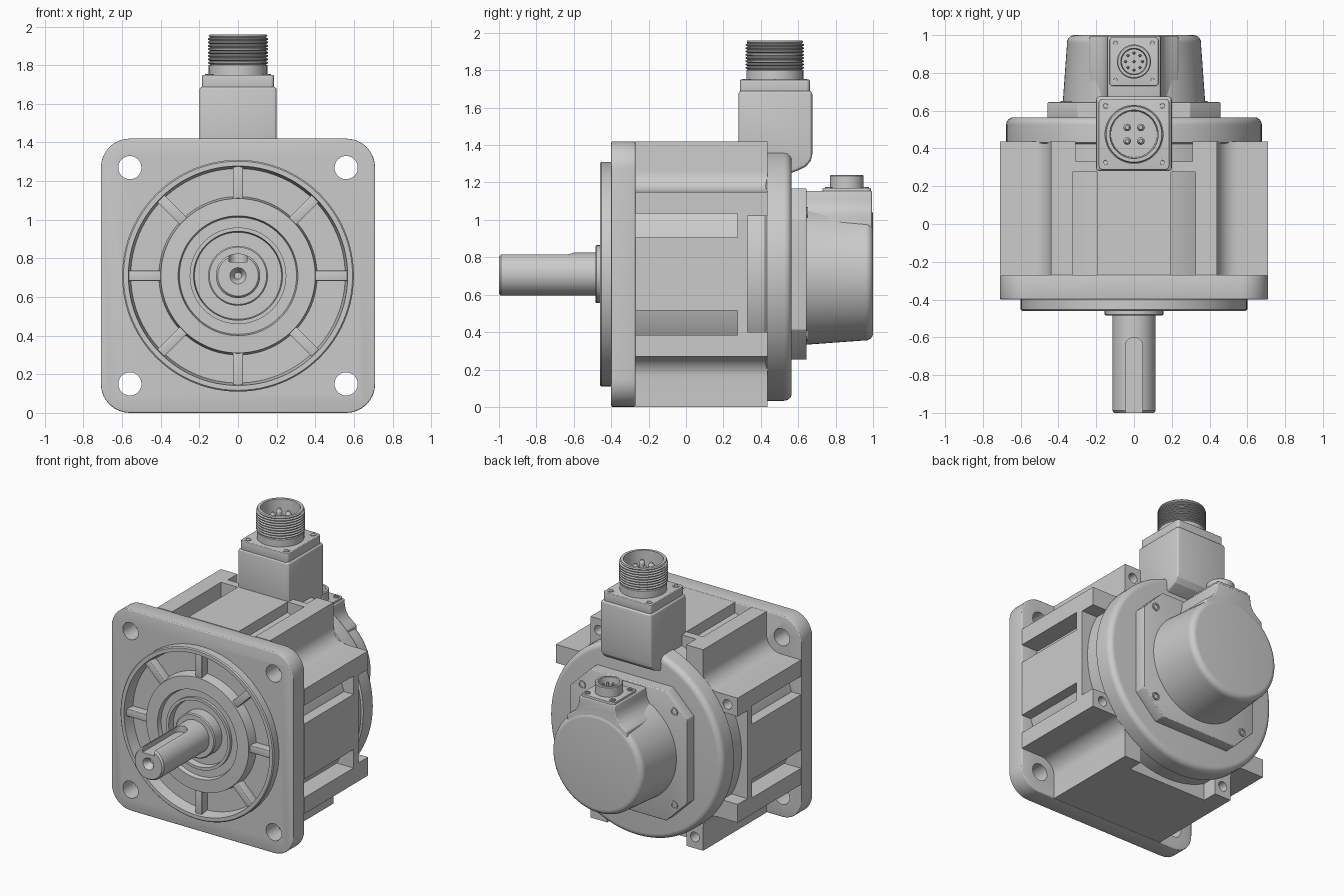
import bpy, bmesh
from math import sin, cos, pi, radians

if "Cube" in bpy.data.objects:
    bpy.data.objects.remove(bpy.data.objects["Cube"])

CZ = 0.71  # height of the motor axis
AXES = {'x': lambda a, b, t: (t, a, b),
        'y': lambda a, b, t: (a, t, b + CZ),   # along the motor axis
        'z': lambda a, b, t: (a, b, t)}


def finish(name, bm, bevel=0.0, cutters=()):
    bmesh.ops.remove_doubles(bm, verts=bm.verts, dist=1e-5)
    bmesh.ops.recalc_face_normals(bm, faces=bm.faces)
    me = bpy.data.meshes.new(name)
    bm.to_mesh(me)
    bm.free()
    ob = bpy.data.objects.new(name, me)
    bpy.context.collection.objects.link(ob)
    if bevel:
        m = ob.modifiers.new("bevel", 'BEVEL')
        m.width, m.segments, m.angle_limit = bevel, 3, radians(40)
    for c in cutters:
        m = ob.modifiers.new("cut", 'BOOLEAN')
        m.operation, m.object, m.solver = 'DIFFERENCE', c, 'EXACT'
    if ob.modifiers:
        dg = bpy.context.evaluated_depsgraph_get()
        ob.data = bpy.data.meshes.new_from_object(ob.evaluated_get(dg))
        ob.modifiers.clear()
    for c in cutters:
        bpy.data.objects.remove(c)
    bpy.ops.object.select_all(action='DESELECT')
    bpy.context.view_layer.objects.active = ob
    ob.select_set(True)
    bpy.ops.object.shade_smooth_by_angle(angle=radians(20))
    return ob


def prism(name, pts, t0, t1, axis, bevel=0.0, cutters=()):
    bm = bmesh.new()
    lo, hi = ([bm.verts.new(AXES[axis](a, b, t)) for a, b in pts] for t in (t0, t1))
    bm.faces.new(lo)
    bm.faces.new(hi)
    for i in range(len(pts)):
        j = (i + 1) % len(pts)
        bm.faces.new((lo[i], lo[j], hi[j], hi[i]))
    return finish(name, bm, bevel, cutters)


def lathe(name, prof, axis, c=(0, 0), n=96, cutters=()):
    """Revolve (radius, distance) points; open ends are closed on the axis."""
    prof = [(0, prof[0][1])] + prof + [(0, prof[-1][1])]
    bm = bmesh.new()
    rings = []
    for r, t in prof:
        if r == 0:
            rings.append([bm.verts.new(AXES[axis](c[0], c[1], t))] * n)
        else:
            rings.append([bm.verts.new(AXES[axis](c[0] + r * cos(2 * pi * i / n), c[1] + r * sin(2 * pi * i / n), t))
                          for i in range(n)])
    for p, q in zip(rings, rings[1:]):
        if p[0] is p[1] and q[0] is q[1]:
            continue
        for i in range(n):
            j = (i + 1) % n
            bm.faces.new(list(dict.fromkeys((p[i], p[j], q[j], q[i]))))
    return finish(name, bm, 0, cutters)


def cyl(name, r, t0, t1, axis, c=(0, 0), n=32):
    return lathe(name, [(r, t0), (r, t1)], axis, c, n)


def rrect(hw, hh, r, c=(0, 0), n=8):
    pts = []
    for k, (sx, sy) in enumerate(((1, 1), (-1, 1), (-1, -1), (1, -1))):
        for i in range(n + 1):
            a = (k + i / n) * pi / 2
            pts.append((c[0] + sx * (hw - r) + r * cos(a), c[1] + sy * (hh - r) + r * sin(a)))
    return pts


def rot(pts, a):
    return [(x * cos(a) - y * sin(a), x * sin(a) + y * cos(a)) for x, y in pts]


def rect(a0, a1, b0, b1):
    return [(a0, b0), (a1, b0), (a1, b1), (a0, b1)]


CORNERS = [(sx, sy) for sx in (-1, 1) for sy in (-1, 1)]

# Front flange with mounting holes and a bore for the recessed front face
holes = [cyl("cut", 0.06, -0.5, -0.2, 'y', (0.56 * sx, 0.56 * sz)) for sx, sz in CORNERS]
holes.append(cyl("cut", 0.59, -0.5, -0.34, 'y', n=96))
prism("front_flange", rrect(0.71, 0.71, 0.15), -0.40, -0.27, 'y', 0.009, holes)

# Pilot ring, recess, hub and bearing seat
lathe("front_pilot", [(0.59, -0.33), (0.59, -0.40), (0.60, -0.40), (0.60, -0.453), (0.593, -0.46),
                      (0.568, -0.46), (0.555, -0.38), (0.41, -0.38), (0.40, -0.452), (0.31, -0.455),
                      (0.303, -0.425), (0.25, -0.425), (0.25, -0.445), (0.23, -0.445), (0.225, -0.40)], 'y')
for k in range(8):
    prism("front_rib", rot(rect(0.39, 0.575, -0.026, 0.026), k * pi / 4), -0.44, -0.37, 'y', 0.005)

# Shaft with collar, centre hole and keyway
slot = rect(-0.046, 0.046, -1.1, -0.646)[:2] + [(0.046 * cos(i * pi / 12), -0.646 + 0.046 * sin(i * pi / 12))
                                               for i in range(13)]
lathe("shaft", [(0.115, -0.35), (0.115, -0.988), (0.105, -1.0), (0.042, -1.0), (0.03, -0.985), (0.018, -0.95)],
      'y', n=64, cutters=[prism("cut", slot, CZ + 0.07, CZ + 0.2, 'z')])
lathe("shaft_collar", [(0.155, -0.39), (0.155, -0.478), (0.148, -0.485)], 'y', n=64)

# Body: square section with rounded corner channels, rear notches,
# and sloping pockets on every side but the bottom
quarter = [(0.71, 0.44)] + [(0.55 - 0.11 * sin(i * pi / 16), 0.55 - 0.11 * cos(i * pi / 16)) for i in range(9)]
quarter.append((0.44, 0.71))
section = [p for k in range(4) for p in rot(quarter, k * pi / 2)]
cuts = []
for k in range(4):
    a = k * pi / 2
    for s in (-1, 1):
        if k != 3:
            cuts.append(prism("cut", rot(rect(0.5, 0.8, s * 0.26 - 0.065, s * 0.26 + 0.065), a), -0.3, 0.275, 'y'))
    cuts.append(prism("cut", rot(rect(0.5, 0.8, -0.31, 0.31), a), 0.33, 0.5, 'y'))
    cuts.append(cyl("cut", 0.034, 0.3, 0.5, 'y', rot([(0.375, 0.63)], a)[0], 24))
prism("body", section, -0.27, 0.437, 'y', 0, cuts)
lathe("body_core", [(0.665, -0.3), (0.665, 0.435)], 'y')

# Rear end cap with rounded rim
lathe("rear_cap", [(0.66, 0.42), (0.677, 0.432), (0.677, 0.525)] +
      [(0.637 + 0.04 * cos(i * pi / 12), 0.525 + 0.04 * sin(i * pi / 12)) for i in range(7)], 'y')

# Encoder mounting plate with screws
h, ch = 0.457, 0.16
prism("encoder_plate", [(h, h - ch), (h - ch, h), (ch - h, h), (-h, h - ch),
                        (-h, ch - h), (ch - h, -h), (h - ch, -h), (h, ch - h)], 0.55, 0.645, 'y', 0.006)
for sx, sz in CORNERS:
    lathe("plate_screw", [(0.028, 0.63), (0.028, 0.652), (0.018, 0.652), (0.016, 0.638)],
          'y', (0.36 * sx, 0.33 * sz), 24)

# Drafted encoder cover with the flared block under its connector
lathe("encoder_cover", [(0.378, 0.63), (0.355, 0.95)] +
      [(0.315 + 0.04 * cos(i * pi / 12), 0.96 + 0.04 * sin(i * pi / 12)) for i in range(7)], 'y')
flare = [(0.14, 0.445), (0.143, 0.40), (0.152, 0.365), (0.17, 0.335), (0.20, 0.31), (0.235, 0.285), (0.235, 0.15)]
prism("encoder_block", flare + [(-x, z) for x, z in reversed(flare)], 0.64, 0.995, 'y', 0.01)


def pins(name, spots, r, z0, z1, cy):
    for x, y in spots:
        lathe(name, [(r, z0), (r, z1 - r), (r * 0.5, z1)], 'z', (x, cy + y), 16)


# Small encoder connector
EY = 0.86
prism("encoder_connector_plate", rrect(0.13, 0.13, 0.02, (0, EY)), 1.13, 1.17, 'z', 0.005)
lathe("encoder_connector", [(0.09, 1.15), (0.09, 1.235), (0.085, 1.24), (0.07, 1.24), (0.066, 1.185)],
      'z', (0, EY), 48)
pins("encoder_pin", [(0.045 * cos(i * pi / 4), 0.045 * sin(i * pi / 4)) for i in range(8)] + [(0, 0)],
     0.007, 1.18, 1.215, EY)
for sx, sy in CORNERS:
    lathe("encoder_connector_screw", [(0.02, 1.15), (0.02, 1.176), (0.011, 1.176), (0.01, 1.171)],
          'z', (0.098 * sx, EY + 0.098 * sy), 20)

# Power connector housing, overhanging the rear cap
PY = 0.475
prism("power_housing", [(0.28, 1.33), (0.28, 1.69), (0.675, 1.69), (0.675, 1.35), (0.667, 1.315),
                        (0.64, 1.285), (0.60, 1.265), (0.56, 1.25), (0.50, 1.25), (0.46, 1.33)],
      -0.2, 0.2, 'x', 0.018)
prism("power_plate", rrect(0.187, 0.187, 0.02, (0, PY)), 1.68, 1.75, 'z', 0.006)
for sx, sy in CORNERS:
    lathe("power_plate_screw", [(0.022, 1.73), (0.022, 1.754), (0.013, 1.754), (0.012, 1.751)],
          'z', (0.15 * sx, PY + 0.15 * sy), 20)

# Threaded hollow plug with four pins
thread = []
for i in range(8):
    z = 1.805 + i * 0.0175
    thread += [(0.145, z), (0.156, z + 0.005), (0.156, z + 0.011), (0.145, z + 0.016)]
lathe("power_plug", [(0.152, 1.74), (0.152, 1.80)] + thread +
      [(0.152, 1.952), (0.147, 1.96), (0.128, 1.96), (0.122, 1.80)], 'z', (0, PY), 64)
pins("power_pin", [(0.036 * sx, 0.036 * sy) for sx, sy in CORNERS], 0.02, 1.79, 1.93, PY)
